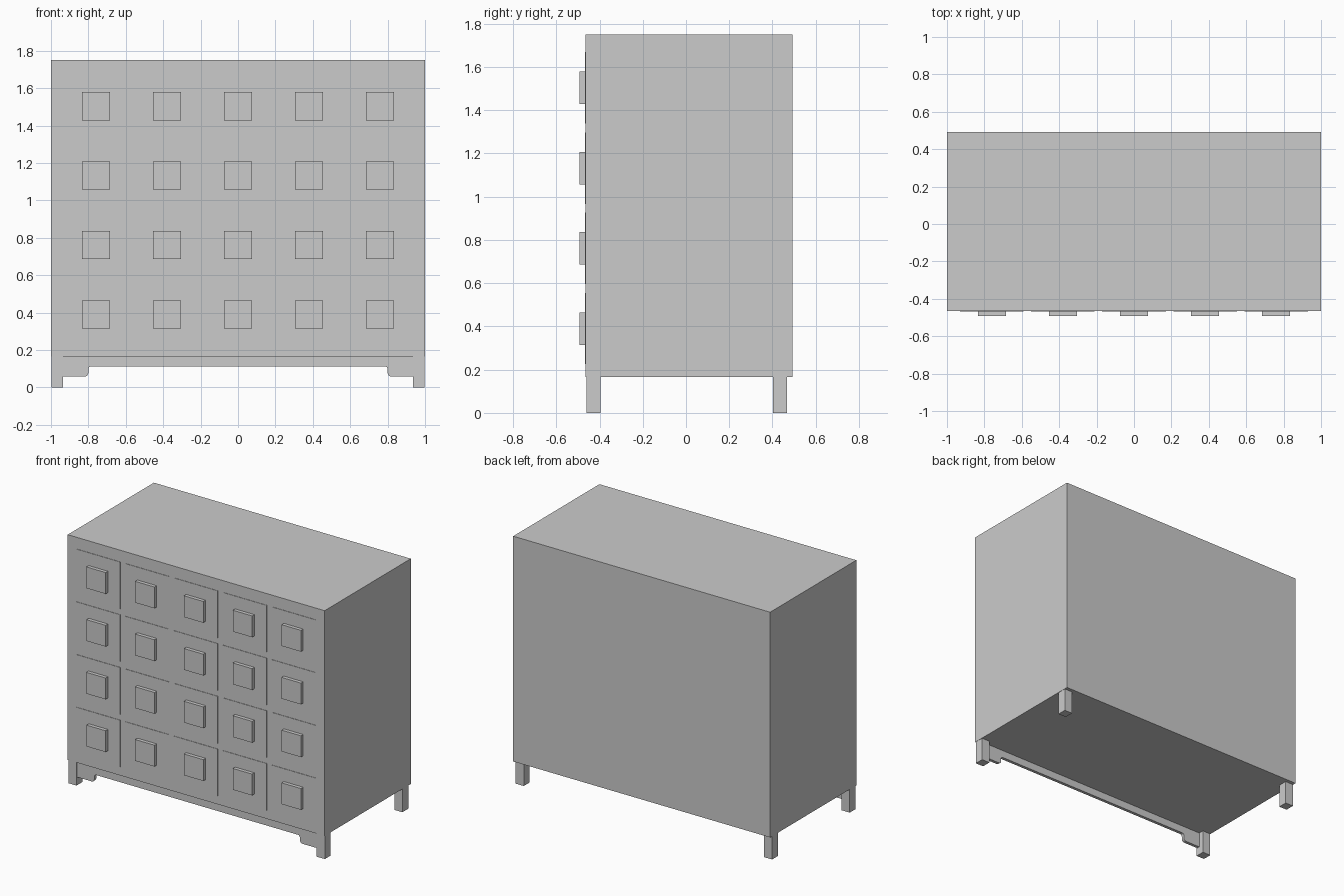
import bpy, bmesh, math

if "Cube" in bpy.data.objects:
    bpy.data.objects.remove(bpy.data.objects["Cube"])

FRONT, BACK = -0.465, 0.493


def box(name, x, y, z):
    """Box from (min, max) ranges on each axis."""
    bm = bmesh.new()
    bmesh.ops.create_cube(bm, size=1)
    for v in bm.verts:
        v.co = [r[0] if c < 0 else r[1] for c, r in zip(v.co, (x, y, z))]
    me = bpy.data.meshes.new(name)
    bm.to_mesh(me)
    bm.free()
    ob = bpy.data.objects.new(name, me)
    bpy.context.collection.objects.link(ob)
    return ob


def arc(cx, cz, r, a0, a1, n=4):
    """Points on an arc, angles in degrees."""
    angles = [math.radians(a0 + (a1 - a0) * i / n) for i in range(n + 1)]
    return [(cx + r * math.cos(a), cz + r * math.sin(a)) for a in angles]


# Cabinet body
box("cabinet_body", (-1, 1), (FRONT, BACK), (0.165, 1.75))

# Drawer fronts, barely proud of the body, each with a square pull
for row in range(4):
    for col in range(5):
        x, z = (col - 2) * 0.38, 0.39 + row * 0.371
        box(f"drawer_front_{row}_{col}", (x - 0.17, x + 0.17),
            (FRONT - 0.003, FRONT + 0.01), (z - 0.165, z + 0.165))
        box(f"drawer_pull_{row}_{col}", (x - 0.075, x + 0.075),
            (-0.493, FRONT), (z - 0.075, z + 0.075))

# Four square legs
for side, sx in (("left", -1), ("right", 1)):
    xs = sorted((sx * 0.998, sx * 0.935))
    box(f"front_leg_{side}", xs, (-0.46, -0.395), (0, 0.165))
    box(f"back_leg_{side}", xs, (0.402, 0.468), (0, 0.165))

# Front apron with curved bracket ends, mirrored from its right half
right = [(0, 0.112)] + arc(0.785, 0.097, 0.015, 90, 0) \
    + arc(0.82, 0.078, 0.02, 180, 270) + [(0.936, 0.058), (0.936, 0.165)]
outline = right + [(-x, z) for x, z in reversed(right[1:])]
bm = bmesh.new()
face = bm.faces.new([bm.verts.new((x, -0.455, z)) for x, z in outline])
ext = bmesh.ops.extrude_face_region(bm, geom=[face])
moved = [g for g in ext["geom"] if isinstance(g, bmesh.types.BMVert)]
bmesh.ops.translate(bm, verts=moved, vec=(0, 0.022, 0))
bmesh.ops.recalc_face_normals(bm, faces=bm.faces)
mesh = bpy.data.meshes.new("front_apron")
bm.to_mesh(mesh)
bm.free()
bpy.context.collection.objects.link(bpy.data.objects.new("front_apron", mesh))
